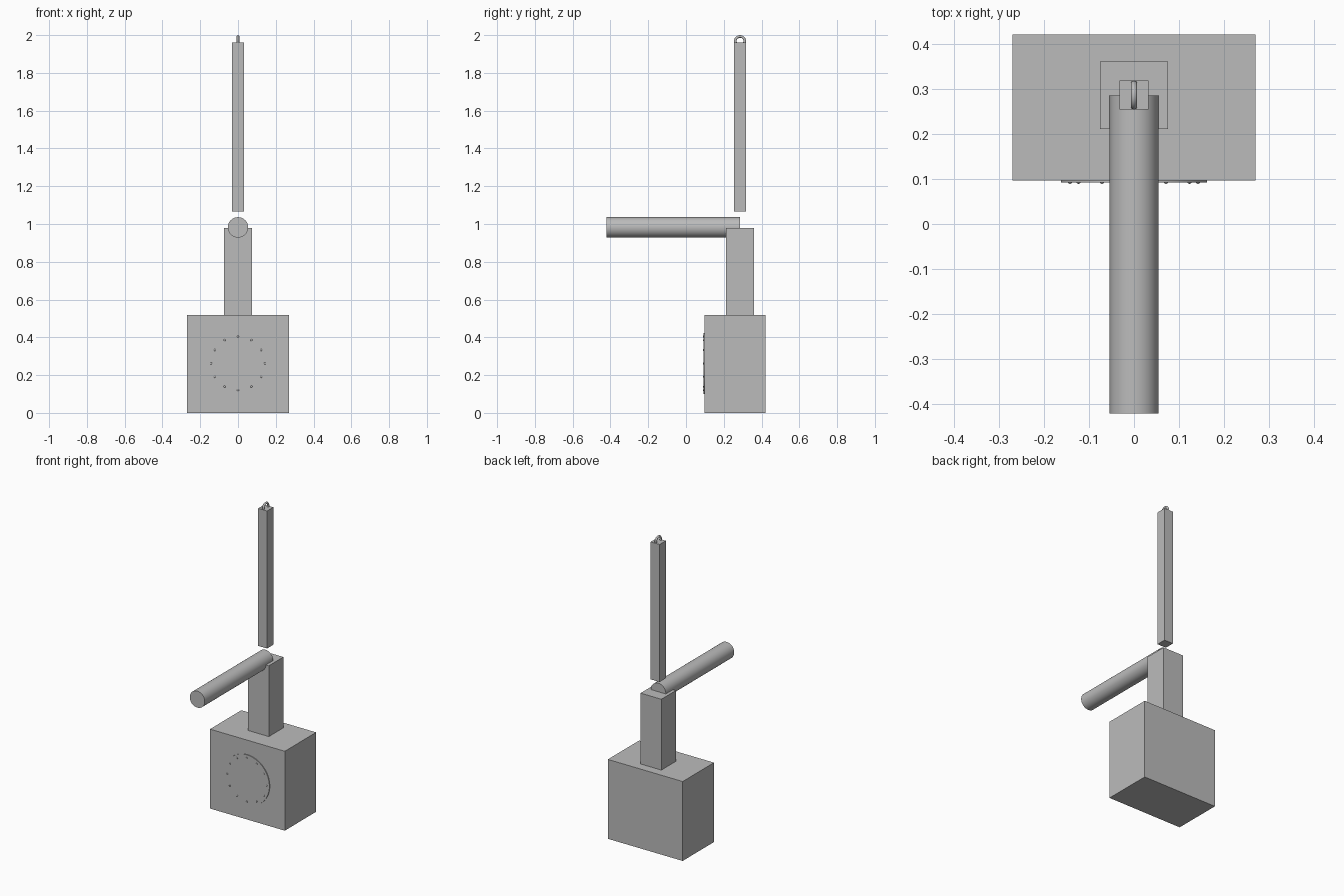
import bpy
import math

cube = bpy.data.objects.get("Cube")
if cube:
    bpy.data.objects.remove(cube, do_unlink=True)

grey = bpy.data.materials.new("plain grey")
grey.use_nodes = True
grey.diffuse_color = (0.5, 0.5, 0.5, 1)
grey.node_tree.nodes["Principled BSDF"].inputs["Base Color"].default_value = (0.5, 0.5, 0.5, 1)


def finish(name, smooth=False):
    ob = bpy.context.object
    ob.name = name
    ob.data.materials.append(grey)
    if smooth:
        bpy.ops.object.shade_smooth_by_angle()
    return ob


def box(name, low, high):
    centre = [(a + b) / 2 for a, b in zip(low, high)]
    bpy.ops.mesh.primitive_cube_add(size=1, location=centre)
    bpy.context.object.scale = [b - a for a, b in zip(low, high)]
    bpy.ops.object.transform_apply(location=False, rotation=False, scale=True)
    return finish(name)


def rod_along_y(name, radius, y0, y1, z):
    bpy.ops.mesh.primitive_cylinder_add(
        vertices=64, radius=radius, depth=y1 - y0,
        location=(0, (y0 + y1) / 2, z), rotation=(math.pi / 2, 0, 0))
    return finish(name, smooth=True)


AXIS_Y = 0.286
DIAL_Z = 0.262

# Body, neck and the floating upright bar
box("body", (-0.27, 0.097, 0), (0.27, 0.42, 0.518))
box("neck", (-0.075, 0.211, 0.518), (0.075, 0.361, 0.98))
box("upright_bar", (-0.032, AXIS_Y - 0.032, 1.065), (0.032, AXIS_Y + 0.032, 1.962))

# Horizontal arm reaching forward
rod_along_y("arm", 0.054, -0.42, 0.285, 0.982)

# Hanging ring on top of the bar
bpy.ops.mesh.primitive_torus_add(
    major_radius=0.025, minor_radius=0.007, major_segments=48, minor_segments=16,
    location=(0, AXIS_Y, 1.968), rotation=(0, math.pi / 2, 0))
finish("hanging_ring", smooth=True)

# Shallow dial with twelve hour studs
rod_along_y("dial", 0.162, 0.092, 0.1, DIAL_Z)
for hour in range(12):
    angle = hour * math.pi / 6
    bpy.ops.mesh.primitive_uv_sphere_add(
        segments=16, ring_count=8, radius=0.006,
        location=(0.142 * math.sin(angle), 0.095, DIAL_Z + 0.142 * math.cos(angle)))
    finish(f"hour_stud_{hour + 1}", smooth=True)
